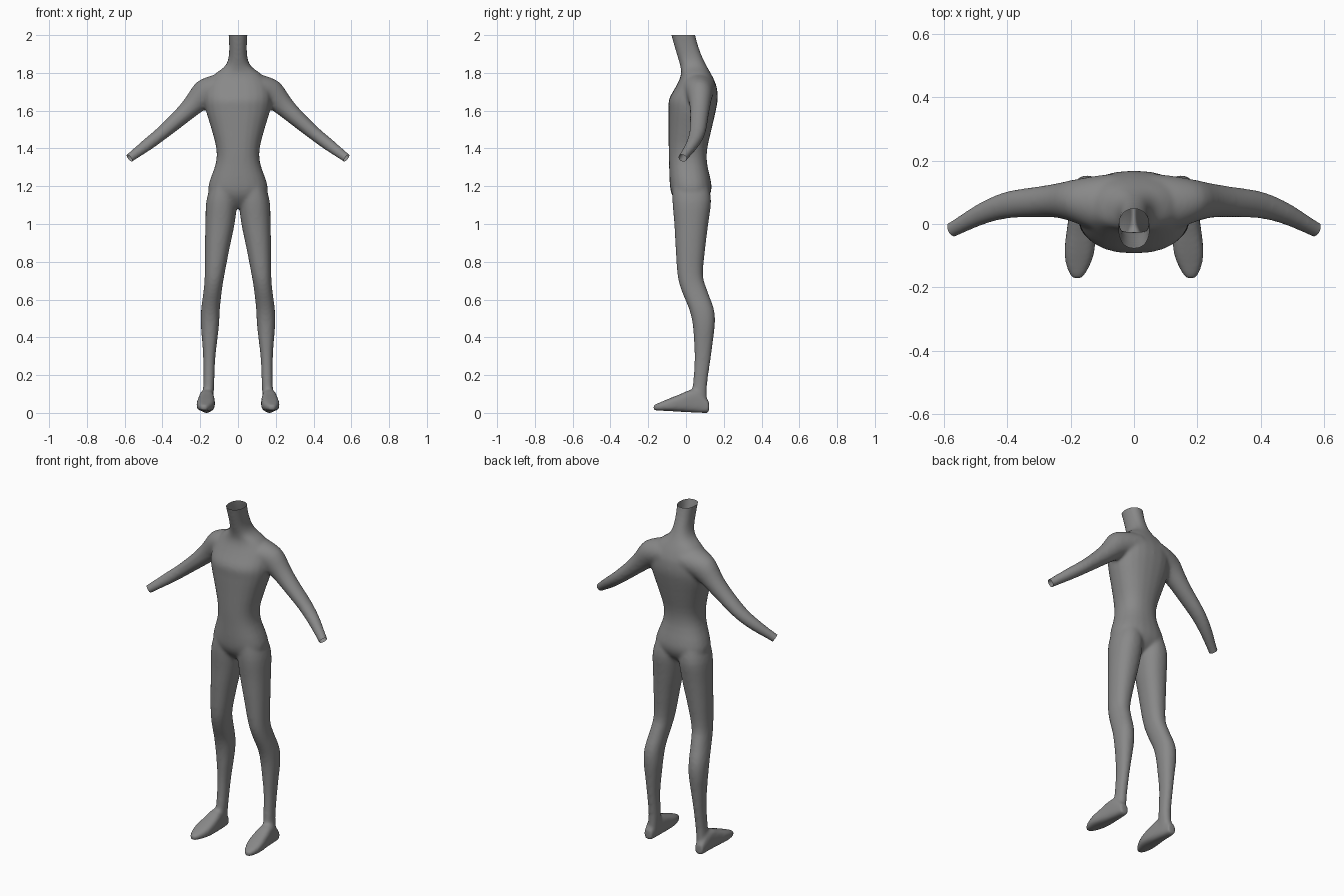
import bpy, bmesh, math
from mathutils import Vector

if "Cube" in bpy.data.objects:
    bpy.data.objects.remove(bpy.data.objects["Cube"])

SIDES = 24
bm = bmesh.new()


def curved(rings, steps=3):
    """Catmull-Rom in-between sections so the skin flows without bands."""
    out = []
    for i in range(len(rings) - 1):
        quad = [rings[max(0, min(len(rings) - 1, i + k))] for k in (-1, 0, 1, 2)]
        for n in range(steps):
            t = n / steps
            w = ((-t + 2 * t * t - t ** 3) / 2, (2 - 5 * t * t + 3 * t ** 3) / 2,
                 (t + 4 * t * t - 3 * t ** 3) / 2, (t ** 3 - t * t) / 2)
            out.append([sum((Vector(q[j]) * wk for q, wk in zip(quad, w)), Vector())
                        for j in range(3)])
    return out + [rings[-1]]


def loft(rings, power=2.2):
    """Closed skin through (centre, u, v) rounded cross-sections."""
    loops = []
    for c, u, v in curved(rings):
        loop = []
        for i in range(SIDES):
            a = 2 * math.pi * i / SIDES
            k, s = math.cos(a), math.sin(a)
            k = math.copysign(abs(k) ** (2 / power), k)
            s = math.copysign(abs(s) ** (2 / power), s)
            loop.append(bm.verts.new(Vector(c) + Vector(u) * k + Vector(v) * s))
        loops.append(loop)
    faces = [bm.faces.new(loops[0]), bm.faces.new(loops[-1])]
    for a, b in zip(loops, loops[1:]):
        for i in range(SIDES):
            j = (i + 1) % SIDES
            faces.append(bm.faces.new((a[i], a[j], b[j], b[i])))
    bmesh.ops.recalc_face_normals(bm, faces=faces)


def level(z, x0, x1, y0, y1):
    return (((x0 + x1) / 2, (y0 + y1) / 2, z), ((x1 - x0) / 2, 0, 0), (0, (y1 - y0) / 2, 0))


def upright(y, x0, x1, z0, z1):
    return (((x0 + x1) / 2, y, (z0 + z1) / 2), ((x1 - x0) / 2, 0, 0), (0, 0, (z1 - z0) / 2))


# Torso and neck: height, half width, front, back
torso = [(1.085, .03, -.02, .06), (1.115, .09, -.05, .1), (1.155, .15, -.075, .127),
         (1.21, .155, -.086, .135), (1.32, .118, -.09, .112), (1.4, .115, -.092, .113),
         (1.5, .14, -.092, .135), (1.6, .17, -.092, .158), (1.66, .178, -.09, .168),
         (1.72, .172, -.058, .164), (1.765, .15, -.035, .148), (1.80, .115, -.026, .13),
         (1.835, .07, -.03, .11), (1.88, .05, -.043, .088), (1.95, .047, -.064, .062),
         (2.03, .052, -.086, .042)]
loft([level(z, -h, h, f, b) for z, h, f, b in torso], 2.3)

# Legs: height, inner, outer, front, back
leg = [(1.2, .01, .145, -.07, .12), (1.12, .004, .168, -.072, .133), (1.0, .018, .173, -.062, .118),
       (.87, .045, .175, -.055, .102), (.73, .072, .176, -.045, .09), (.65, .085, .182, -.025, .112),
       (.55, .096, .195, .016, .148), (.47, .1, .197, .035, .153), (.38, .11, .19, .042, .143),
       (.28, .121, .184, .045, .13), (.15, .126, .184, .036, .112), (.05, .132, .19, .02, .112)]
# Feet: depth, inner, outer, bottom, top
foot = [(.122, .143, .192, 0, .06), (.07, .133, .2, 0, .115), (.025, .127, .206, .003, .122),
        (-.03, .122, .214, .006, .1), (-.09, .125, .22, .01, .076), (-.14, .143, .212, .012, .055),
        (-.173, .164, .195, .014, .042)]
# Arms: centre, lean of the section, radius in the front view, radius in depth
arm = [((.06, .06, 1.722), .1, .08, .1), ((.13, .066, 1.71), .2, .076, .085),
       ((.19, .073, 1.682), .42, .074, .067), ((.24, .074, 1.628), .66, .056, .055),
       ((.3, .07, 1.57), .68, .046, .049), ((.40, .06, 1.483), .68, .037, .043),
       ((.48, .033, 1.42), .68, .033, .036), ((.57, -.015, 1.352), .68, .025, .027),
       ((.61, -.035, 1.322), .68, .024, .026)]
along = Vector((.77, -.35, -.58)).normalized()

for s in (1, -1):
    loft([level(z, s * a, s * b, f, r) for z, a, b, f, r in leg])
    loft([upright(y, s * a, s * b, lo, hi) for y, a, b, lo, hi in foot], 3)
    loft([((s * c[0], c[1], c[2]), (s * k * r, 0, math.sqrt(1 - k * k) * r), (0, d, 0))
          for c, k, r, d in arm], 2)

mesh = bpy.data.meshes.new("body")
bm.to_mesh(mesh)
bm.free()
body = bpy.data.objects.new("body", mesh)
bpy.context.collection.objects.link(body)
bpy.context.view_layer.objects.active = body
body.select_set(True)

# Fuse the parts into one soft skin
fuse = body.modifiers.new("fuse", 'REMESH')
fuse.mode = 'VOXEL'
fuse.voxel_size = .008
soft = body.modifiers.new("soften", 'SMOOTH')
soft.factor = .5
soft.iterations = 12
for name in ("fuse", "soften"):
    bpy.ops.object.modifier_apply(modifier=name)

# Cut the neck and wrists open
bm = bmesh.new()
bm.from_mesh(body.data)


def cut(point, normal, keep):
    geom = [v for v in bm.verts if keep(v.co)]
    inside = set(geom)
    geom += [e for e in bm.edges if all(v in inside for v in e.verts)]
    geom += [f for f in bm.faces if all(v in inside for v in f.verts)]
    bmesh.ops.bisect_plane(bm, geom=geom, plane_co=point, plane_no=normal, clear_outer=True)


low = min(v.co.z for v in bm.verts)
for v in bm.verts:
    if v.co.z < .2:
        v.co.z -= low * (1 - v.co.z / .2)
cut((0, 0, 2), (0, 0, 1), lambda p: p.z > 1.9)
for s in (1, -1):
    cut((s * .574, -.017, 1.348), (s * along.x, along.y, along.z), lambda p: p.x * s > .45)
bm.to_mesh(body.data)
bm.free()
bpy.ops.object.shade_smooth()

# Dark grey skin
grey = bpy.data.materials.new("dark_grey")
grey.diffuse_color = (.25, .25, .25, 1)
grey.use_nodes = True
grey.node_tree.nodes["Principled BSDF"].inputs["Base Color"].default_value = grey.diffuse_color
body.data.materials.clear()
body.data.materials.append(grey)
